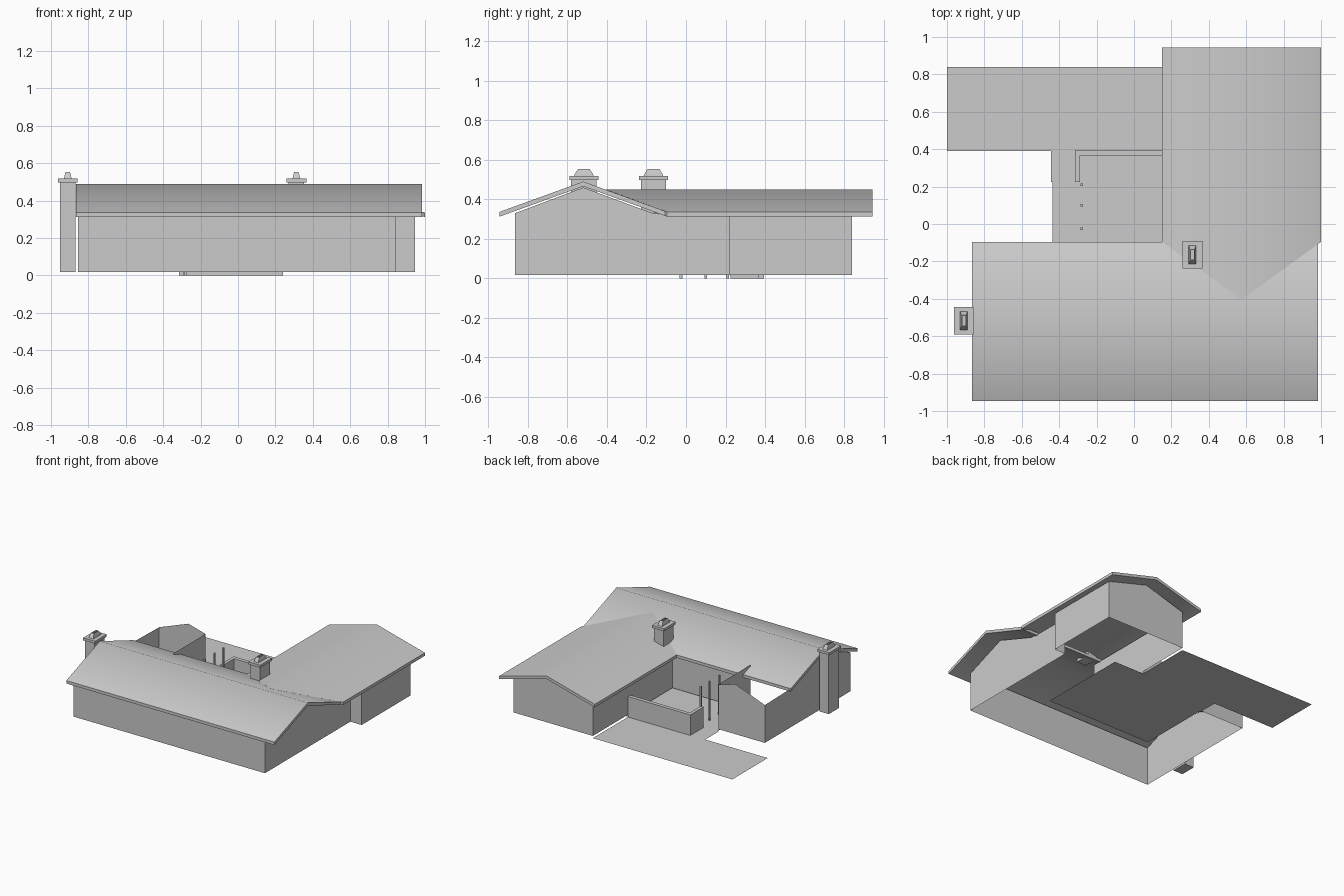
import bpy, math

if "Cube" in bpy.data.objects:
    bpy.data.objects.remove(bpy.data.objects["Cube"])


def mesh(name, verts, faces):
    me = bpy.data.meshes.new(name)
    me.from_pydata(verts, [], faces)
    me.update()
    ob = bpy.data.objects.new(name, me)
    bpy.context.collection.objects.link(ob)
    return ob


def box(name, x0, x1, y0, y1, z0, z1, inset=(0, 0)):
    """Box whose top can be inset to make a frustum."""
    a, b = inset
    v = [(x0, y0, z0), (x1, y0, z0), (x1, y1, z0), (x0, y1, z0),
         (x0 + a, y0 + b, z1), (x1 - a, y0 + b, z1), (x1 - a, y1 - b, z1), (x0 + a, y1 - b, z1)]
    return mesh(name, v, [(3, 2, 1, 0), (4, 5, 6, 7), (0, 1, 5, 4),
                          (1, 2, 6, 5), (2, 3, 7, 6), (3, 0, 4, 7)])


BASE, EAVE = 0.018, 0.322


def wall(name, tops):
    """Thin wall: one face hanging from a line of top points to the base."""
    a, b = tops[0], tops[-1]
    return mesh(name, [(a[0], a[1], BASE), (b[0], b[1], BASE)] + tops[::-1],
                [tuple(range(len(tops) + 2))])


def roof(name, eave_l, ridge, eave_r, t=0.024):
    """Two sloping panels sharing a ridge, with a vertical thickness."""
    top = eave_l + ridge + eave_r
    v = top + [(x, y, z - t) for x, y, z in top]
    f = [(0, 2, 3, 1), (2, 4, 5, 3), (7, 9, 8, 6), (9, 11, 10, 8)]
    for i, j in ((0, 1), (1, 3), (3, 5), (5, 4), (4, 2), (2, 0)):
        f.append((i, j, j + 6, i + 6))
    ob = mesh(name, v, f)
    bpy.ops.object.select_all(action='DESELECT')
    ob.select_set(True)
    bpy.context.view_layer.objects.active = ob
    bpy.ops.object.shade_smooth_by_angle(angle=math.radians(45))
    return ob


# Ground planes: terrace strip with its notch, and patio floor under the house
mesh("terrace", [(-1, .39, 0), (-.445, .39, 0), (-.445, .225, 0), (-.29, .225, 0),
                 (-.29, .39, 0), (.24, .39, 0), (.24, .84, 0), (-1, .84, 0)],
     [(0, 1, 4, 5, 6, 7), (1, 2, 3, 4)])
mesh("patio_floor", [(-.435, -.36, 0), (.51, -.36, 0), (.51, .39, 0), (-.29, .39, 0),
                     (-.29, .225, 0), (-.435, .225, 0)], [(0, 1, 2, 3, 4, 5)])

# Outer walls, going round the house
wall("front_wall", [(-.855, -.865, .33), (.845, -.865, .33)])
wall("east_wall", [(.845, -.865, .33), (.845, -.52, .46), (.845, -.17, .33),
                   (.845, -.1, EAVE), (.845, .22, EAVE)])
wall("east_step_wall", [(.845, .22, .345), (.945, .22, EAVE)])
wall("rear_east_wall", [(.945, .22, EAVE), (.945, .84, EAVE)])
wall("rear_gable_wall", [(.945, .84, EAVE), (.585, .84, .422), (.24, .84, EAVE)])
wall("courtyard_east_wall", [(.24, .84, EAVE), (.24, -.17, EAVE)])
wall("courtyard_back_wall", [(.24, -.17, EAVE), (-.44, -.17, EAVE)])
wall("courtyard_west_wall", [(-.442, -.19, .378), (-.442, .22, .378)])
wall("west_gable_wall", [(-.442, .22, .378), (-.595, .22, .42), (-.855, .22, EAVE)])
wall("west_wall", [(-.855, .22, EAVE), (-.855, -.17, .33), (-.855, -.52, .46), (-.855, -.865, .33)])

# Roofs: main one along x, rear wing along y ending in valleys
roof("main_roof", [(.985, -.945, .336), (-.865, -.945, .336)],
     [(.985, -.52, .49), (-.865, -.52, .49)],
     [(.985, -.095, .336), (-.865, -.095, .336)])
roof("rear_roof", [(.15, -.095, .336), (.15, .945, .336)],
     [(.575, -.405, .449), (.575, .945, .449)],
     [(1, -.095, .336), (1, .945, .336)])

# Low courtyard wall, L-shaped
lo, hi = [(-.315, .225), (-.29, .225), (-.29, .365), (.24, .365), (.24, .395), (-.315, .395)], 0.165
n = len(lo)
mesh("low_wall", [(x, y, 0) for x, y in lo] + [(x, y, hi) for x, y in lo],
     [tuple(range(n))[::-1], tuple(range(n, 2 * n))] +
     [(i, (i + 1) % n, (i + 1) % n + n, i + n) for i in range(n)])

# Patio posts
for i, y in enumerate((.21, .1, -.025)):
    box(f"post_{i}", -.285, -.273, y - .007, y + .007, 0, .315)


# Chimneys: stack, cap slab, tapered hollow pot
def chimney(name, cx, cy, z0):
    box(name + "_stack", cx - .042, cx + .042, cy - .064, cy + .064, z0, .5)
    box(name + "_cap", cx - .053, cx + .053, cy - .074, cy + .074, .498, .518)
    rings = [(.02, .05, .518), (.018, .045, .53), (.012, .03, .553), (.008, .025, .553), (.014, .04, .519)]
    v = [(cx + sx * a, cy + sy * b, z) for a, b, z in rings
         for sx, sy in ((-1, -1), (1, -1), (1, 1), (-1, 1))]
    f = [(4 * r + i, 4 * r + (i + 1) % 4, 4 * r + 4 + (i + 1) % 4, 4 * r + 4 + i)
         for r in range(4) for i in range(4)]
    mesh(name + "_pot", v, f)


chimney("west_chimney", -.91, -.517, BASE)
chimney("rear_chimney", .312, -.165, .33)
